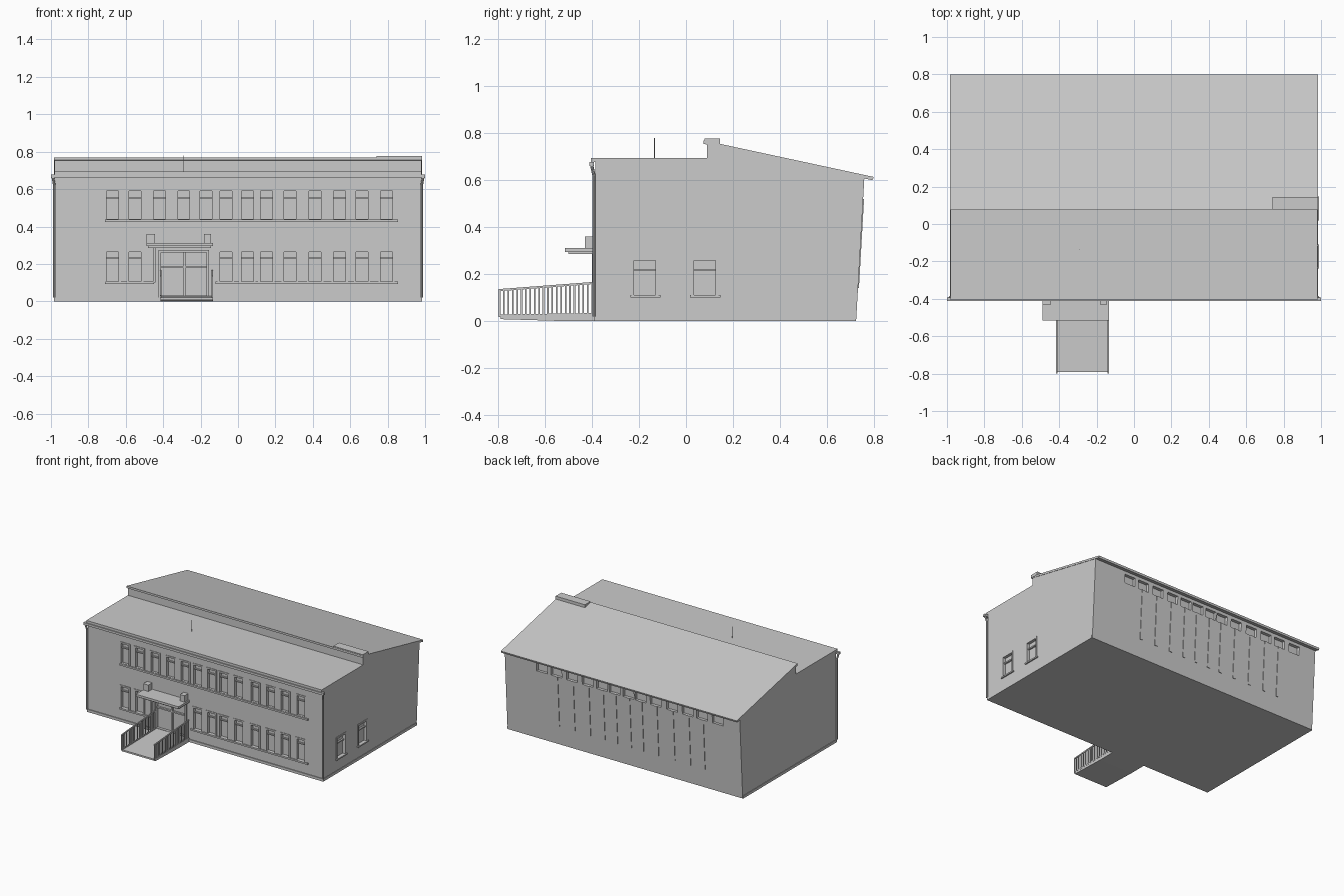
import bpy, bmesh, math
from mathutils import Vector

if "Cube" in bpy.data.objects:
    bpy.data.objects.remove(bpy.data.objects["Cube"])


def make_obj(name, bm):
    bmesh.ops.recalc_face_normals(bm, faces=bm.faces)
    me = bpy.data.meshes.new(name)
    bm.to_mesh(me)
    bm.free()
    ob = bpy.data.objects.new(name, me)
    bpy.context.collection.objects.link(ob)
    return ob


def add_prism(bm, pts, x0, x1):
    """Extrude a (y, z) profile along x."""
    a = [bm.verts.new((x0, y, z)) for y, z in pts]
    b = [bm.verts.new((x1, y, z)) for y, z in pts]
    bm.faces.new(a)
    bm.faces.new(b[::-1])
    n = len(pts)
    for i in range(n):
        bm.faces.new((a[i], b[i], b[(i + 1) % n], a[(i + 1) % n]))


def add_box(bm, x0, x1, y0, y1, z0, z1):
    add_prism(bm, [(y0, z0), (y1, z0), (y1, z1), (y0, z1)], x0, x1)


def boxes(name, *dims):
    bm = bmesh.new()
    for d in dims:
        add_box(bm, *d)
    return make_obj(name, bm)


def prism(name, pts, x0, x1):
    bm = bmesh.new()
    add_prism(bm, pts, x0, x1)
    return make_obj(name, bm)


def back_y(z):
    return 0.725 + 0.035 * z / 0.61


FRONT, SIDE = -0.385, 0.98

# Main walls
body = prism("walls", [(FRONT, 0), (0.725, 0), (0.76, 0.61), (0.09, 0.755),
                       (0.09, 0.685), (FRONT, 0.685)], -SIDE, SIDE)

# Window layout: centres along the facade
upper = [-0.67, -0.55, -0.42, -0.29, -0.17, -0.065, 0.05, 0.152, 0.277,
         0.412, 0.543, 0.663, 0.794]
front_wins = [(x, 0.44, 0.595) for x in upper]
front_wins += [(x, 0.105, 0.27) for x in upper if x < -0.5 or x > -0.1]
side_wins = [-0.175, 0.08]
HW = 0.038

# Cut the recesses for windows and entrance
cut = bmesh.new()
for x, z0, z1 in front_wins:
    add_box(cut, x - HW, x + HW, FRONT - 0.03, FRONT + 0.018, z0, z1)
for y in side_wins:
    add_box(cut, SIDE - 0.018, SIDE + 0.03, y - 0.052, y + 0.052, 0.11, 0.265)
for x in upper:
    add_box(cut, -x - 0.045, -x + 0.045, 0.735, 0.82, 0.52, 0.585)
add_box(cut, -0.415, -0.165, FRONT - 0.03, FRONT + 0.02, 0.03, 0.27)
cutter = make_obj("opening_cutter", cut)
cutter.hide_render = True
mod = body.modifiers.new("openings", 'BOOLEAN')
mod.object = cutter
mod.operation = 'DIFFERENCE'
mod.solver = 'EXACT'
bpy.context.view_layer.objects.active = body
bpy.ops.object.modifier_apply(modifier=mod.name)
bpy.data.objects.remove(cutter)

# Front window frames with transom and a half-height mullion
bm = bmesh.new()
t = 0.006
for x, z0, z1 in front_wins:
    ya, yb, zt = FRONT - 0.004, FRONT + 0.019, z1 - 0.04
    add_box(bm, x - HW - t, x - HW + t, ya, yb, z0, z1 + t)
    add_box(bm, x + HW - t, x + HW + t, ya, yb, z0, z1 + t)
    add_box(bm, x - HW, x + HW, ya, yb, z1 - t, z1 + t)
    add_box(bm, x - HW, x + HW, ya + 0.01, yb, zt - 0.004, zt + 0.004)
make_obj("front_window_frames", bm)

# Side window frames
bm = bmesh.new()
for y in side_wins:
    xa, xb = SIDE - 0.019, SIDE + 0.004
    for s in (-1, 1):
        c = y + s * 0.052
        add_box(bm, xa, xb, c - t, c + t, 0.11, 0.271)
    add_box(bm, xa, xb, y - 0.052, y + 0.052, 0.259, 0.271)
    add_box(bm, xa, xb - 0.01, y - 0.052, y + 0.052, 0.213, 0.222)
    add_box(bm, xa, xb + 0.006, y - 0.062, y + 0.066, 0.1, 0.11)
make_obj("side_window_frames", bm)

# Window sills and plinth
boxes("front_sills",
      (-0.71, 0.855, FRONT - 0.01, FRONT + 0.005, 0.425, 0.438),
      (-0.71, -0.45, FRONT - 0.01, FRONT + 0.005, 0.093, 0.105),
      (-0.12, 0.855, FRONT - 0.01, FRONT + 0.005, 0.093, 0.105))
boxes("plinth", (-0.984, 0.984, FRONT - 0.006, 0.722, 0, 0.02))

# Shallow vertical strips on the back wall
bm = bmesh.new()
for x in upper[1:-1]:
    add_prism(bm, [(back_y(0.14) - 0.005, 0.14), (back_y(0.14) + 0.004, 0.14),
                   (back_y(0.52) + 0.004, 0.52), (back_y(0.52) - 0.005, 0.52)],
              -x - 0.012, -x + 0.012)
make_obj("back_wall_strips", bm)

# Roofs, gutters and roof fittings
boxes("front_roof", (-SIDE, SIDE, -0.405, 0.09, 0.677, 0.695))
prism("back_roof", [(0.075, 0.755), (0.795, 0.6), (0.8, 0.614), (0.075, 0.77)],
      -0.983, 0.983)
boxes("front_gutter", (-1, 1, -0.412, -0.392, 0.66, 0.677))
boxes("ridge_box", (0.74, 0.985, 0.078, 0.145, 0.755, 0.777))


def tube(name, p, q, r):
    p, q = Vector(p), Vector(q)
    bpy.ops.mesh.primitive_cylinder_add(vertices=8, radius=r, depth=(q - p).length,
                                        location=(p + q) / 2)
    ob = bpy.context.object
    ob.name = name
    ob.rotation_euler = (q - p).to_track_quat('Z', 'Y').to_euler()
    return ob


tube("antenna", (-0.29, -0.135, 0.69), (-0.29, -0.135, 0.78), 0.002)
for s, n in ((-1, "left"), (1, "right")):
    tube(n + "_downpipe", (s * 0.982, -0.392, 0.02), (s * 0.982, -0.392, 0.62), 0.007)
    tube(n + "_downpipe_elbow", (s * 0.982, -0.392, 0.62), (s * 0.99, -0.402, 0.665), 0.007)

# Entrance: surround, door bars, canopy and canopy blocks
boxes("door_surround",
      (-0.455, -0.44, -0.4, FRONT, 0.1, 0.285),
      (-0.425, -0.412, -0.395, FRONT + 0.02, 0.02, 0.275),
      (-0.168, -0.155, -0.395, FRONT + 0.02, 0.02, 0.275),
      (-0.425, -0.155, -0.395, FRONT + 0.02, 0.262, 0.275))
boxes("door_bars",
      (-0.415, -0.165, FRONT + 0.006, FRONT + 0.021, 0.178, 0.188),
      (-0.292, -0.28, FRONT + 0.006, FRONT + 0.021, 0.03, 0.265))
boxes("canopy", (-0.49, -0.135, -0.515, FRONT, 0.295, 0.312),
      (-0.48, -0.145, -0.5, FRONT, 0.285, 0.295))
boxes("canopy_blocks", (-0.488, -0.445, -0.43, FRONT, 0.312, 0.36),
      (-0.182, -0.145, -0.43, FRONT, 0.312, 0.36))

# Entrance ramp
prism("ramp", [(-0.79, 0.008), (-0.52, 0), (-0.36, 0), (-0.36, 0.028), (-0.79, 0.02)],
      -0.415, -0.135)

# Railings: sloped rails and balusters on both sides
bm = bmesh.new()
for x in (-0.412, -0.138):
    for za, zb in ((0.132, 0.163), (0.024, 0.03)):
        add_prism(bm, [(-0.8, za - 0.005), (-0.39, zb - 0.005),
                       (-0.39, zb + 0.004), (-0.8, za + 0.004)], x - 0.004, x + 0.004)
    for i in range(22):
        y = -0.795 + i * 0.0188
        top = 0.132 + 0.031 * (y + 0.8) / 0.41
        add_box(bm, x - 0.003, x + 0.003, y - 0.0035, y + 0.0035, 0.018, top)
make_obj("railings", bm)
